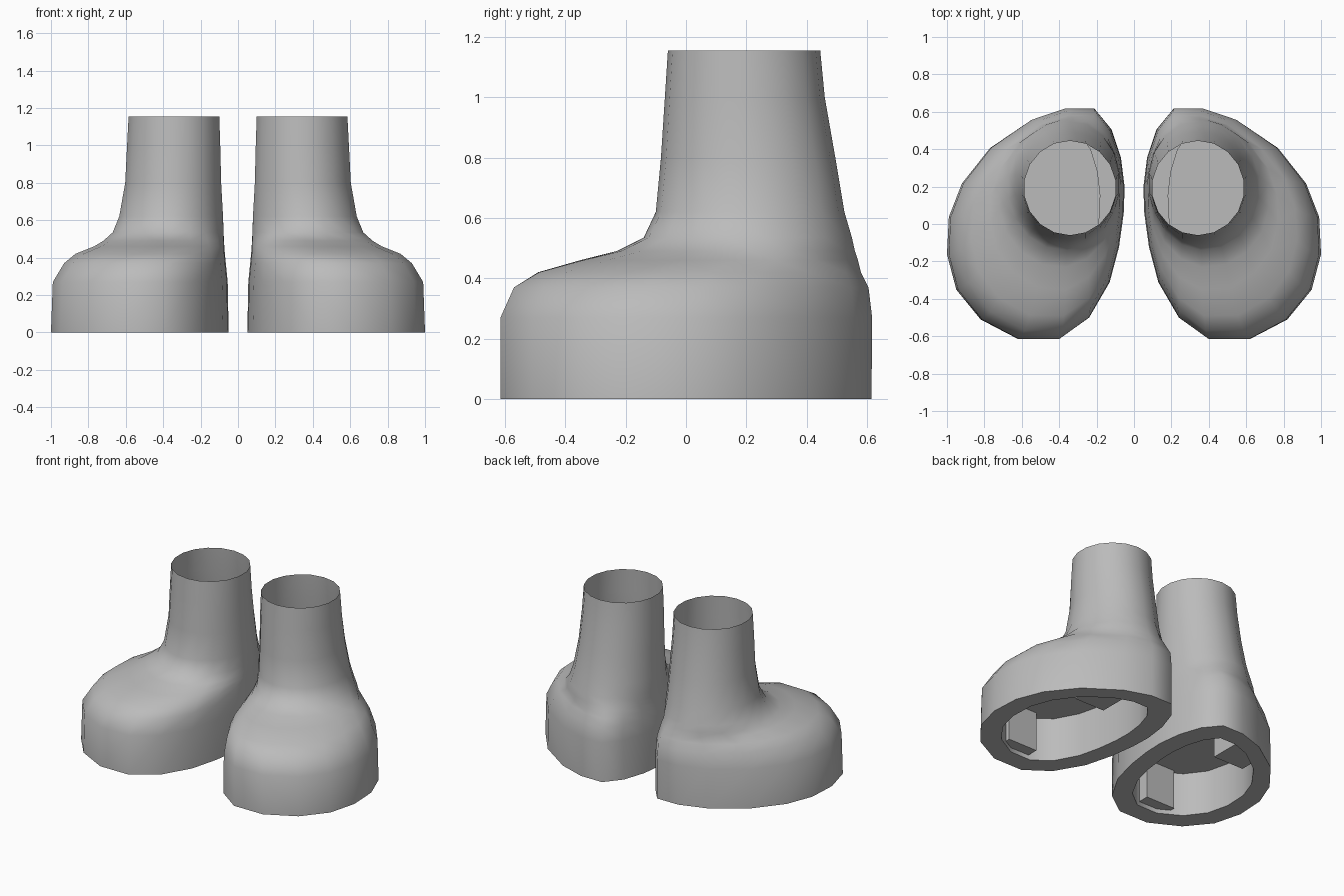
import bpy, bmesh
from math import cos, sin, radians

cube = bpy.data.objects.get("Cube")
if cube:
    bpy.data.objects.remove(cube, do_unlink=True)

GREY = (0.5, 0.5, 0.5, 1)
grey = bpy.data.materials.new("plain grey")
grey.use_nodes = True
grey.diffuse_color = GREY
grey.node_tree.nodes["Principled BSDF"].inputs["Base Color"].default_value = GREY

# Sole outline of the left boot, from the heel round the outer side to the toe
SOLE = [(.21, .62), (.37, .62), (.55, .56), (.77, .41), (.92, .22), (.99, .04),
        (1, -.16), (.95, -.35), (.82, -.51), (.62, -.615), (.40, -.615), (.24, -.5),
        (.13, -.31), (.08, -.12), (.055, .06), (.05, .2), (.07, .36), (.12, .51)]
SIDES = len(SOLE)
ROUND = [(cos(radians(110 - 360 * i / SIDES)), sin(radians(110 - 360 * i / SIDES)))
         for i in range(SIDES)]

# Rings: height, inner x, outer x, front y, back y, roundness
CAVITY = [(.3, .18, .87, -.485, .485, 0),
          (0, .18, .87, -.485, .485, 0)]
OUTSIDE = [(0, .05, 1, -.615, .615, 0),
           (.27, .055, .99, -.615, .617, 0),
           (.37, .065, .93, -.57, .605, 0),
           (.42, .07, .87, -.49, .58, .1),
           (.46, .073, .77, -.35, .57, .35),
           (.49, .075, .72, -.23, .56, .6),
           (.535, .077, .67, -.14, .55, .8),
           (.62, .08, .635, -.1, .525, .95),
           (.8, .09, .603, -.083, .495, 1),
           (1, .095, .593, -.07, .46, 1),
           (1.155, .1, .585, -.06, .445, 1)]


def unit(points):
    """Fit an outline into the unit square."""
    xs, ys = zip(*points)
    return [((x - min(xs)) / (max(xs) - min(xs)), (y - min(ys)) / (max(ys) - min(ys)))
            for x, y in points]


def ring(bm, side, z, x0, x1, y0, y1, roundness):
    verts = []
    for (ax, ay), (bx, by) in zip(unit(SOLE), unit(ROUND)):
        u = ax + (bx - ax) * roundness
        v = ay + (by - ay) * roundness
        verts.append(bm.verts.new((side * (x0 + u * (x1 - x0)), y0 + v * (y1 - y0), z)))
    return verts


def finish(bm, name, side):
    if side < 0:
        bmesh.ops.reverse_faces(bm, faces=bm.faces)
    mesh = bpy.data.meshes.new(name)
    bm.to_mesh(mesh)
    bm.free()
    mesh.materials.append(grey)
    obj = bpy.data.objects.new(name, mesh)
    bpy.context.collection.objects.link(obj)
    return obj


def boot(name, side):
    """Hollow sole, rim and open leg lofted as one skin."""
    bm = bmesh.new()
    rings = [ring(bm, side, *row) for row in CAVITY + OUTSIDE]
    bm.faces.new(rings[0])
    for a, b in zip(rings, rings[1:]):
        for i in range(SIDES):
            j = (i + 1) % SIDES
            bm.faces.new((a[i], b[i], b[j], a[j]))
    obj = finish(bm, name, side)
    bpy.ops.object.select_all(action='DESELECT')
    obj.select_set(True)
    bpy.context.view_layer.objects.active = obj
    bpy.ops.object.shade_smooth_by_angle(angle=radians(60))


def block(name, side, low, high):
    """Square support inside the sole."""
    bm = bmesh.new()
    bmesh.ops.create_cube(bm, size=1)
    for v in bm.verts:
        p = [a if c < 0 else b for c, a, b in zip(v.co, low, high)]
        v.co = (side * p[0], p[1], p[2])
    finish(bm, name, side)


for label, side in (("left", 1), ("right", -1)):
    boot(label + "_boot", side)
    block(label + "_toe_block", side, (.45, -.53, .03), (.67, -.41, .3))
    block(label + "_heel_block", side, (.45, .24, .03), (.68, .44, .3))
